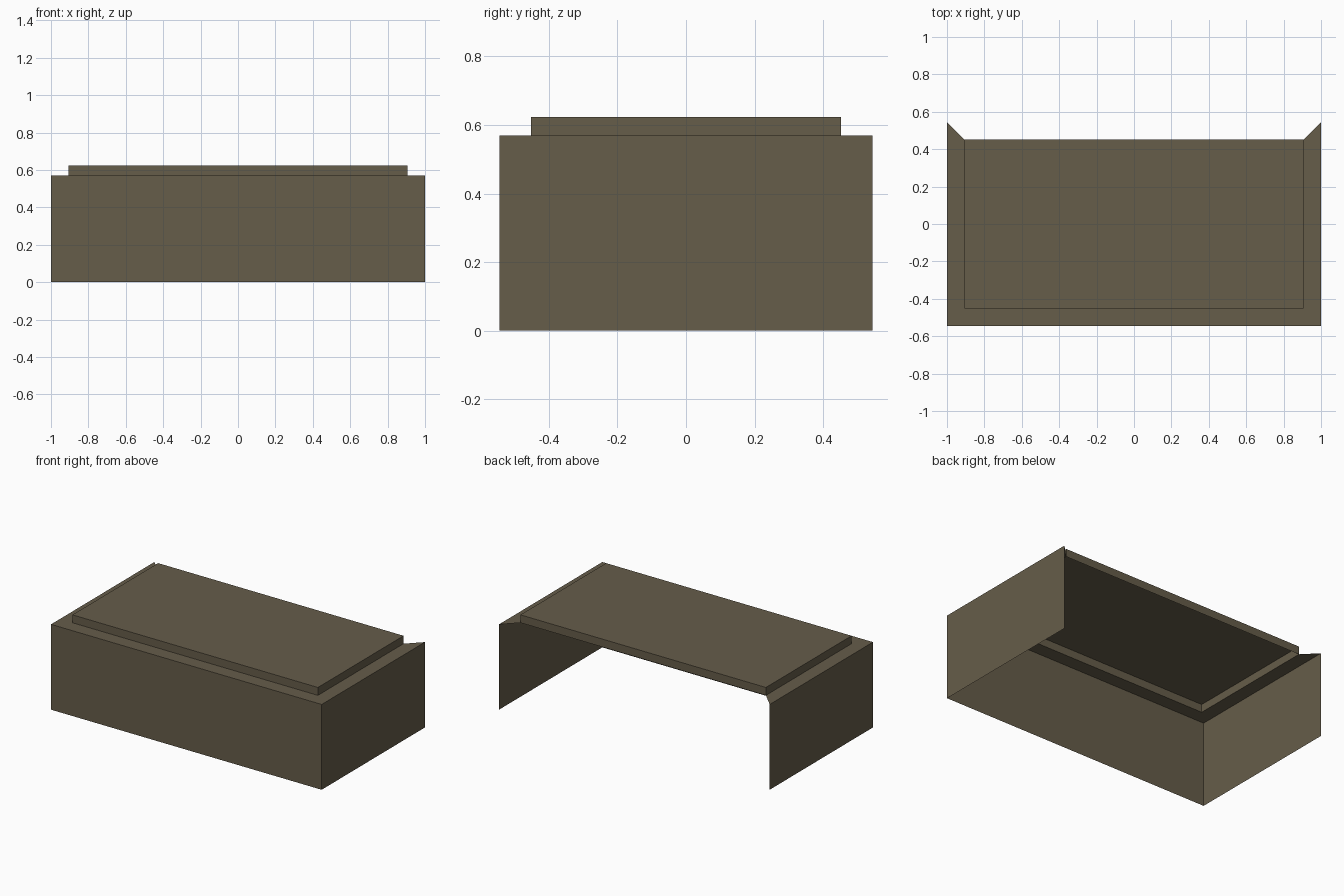
import bpy
import bmesh
from mathutils import Matrix, Vector

WIDTH, DEPTH, WALL_HEIGHT = 2.0, 1.09, 0.57
RIM, RISE = 0.093, 0.053

cube = bpy.data.objects.get("Cube")
if cube:
    bpy.data.objects.remove(cube, do_unlink=True)

# Single drab brown finish
brown = bpy.data.materials.new("drab_brown")
brown.use_nodes = True
colour = (0.133, 0.109, 0.068, 1.0)
brown.diffuse_color = colour
brown.node_tree.nodes["Principled BSDF"].inputs["Base Color"].default_value = colour

# Outer walls: a box standing on the ground
bm = bmesh.new()
bmesh.ops.create_cube(
    bm, size=1.0,
    matrix=Matrix.Translation((0, 0, WALL_HEIGHT / 2))
    @ Matrix.Diagonal((WIDTH, DEPTH, WALL_HEIGHT, 1.0)))

# Flat mitred rim around the top
top = max(bm.faces, key=lambda f: f.calc_center_median().z)
bmesh.ops.inset_region(bm, faces=[top], thickness=RIM, use_even_offset=True)

# Raised panel
panel = bmesh.ops.extrude_discrete_faces(bm, faces=[top])["faces"][0]
bmesh.ops.translate(bm, verts=panel.verts, vec=Vector((0, 0, RISE)))

# Open underside and open back, including the back strip of the rim
back_limit = DEPTH / 2 - RIM * 0.75
openings = [f for f in bm.faces
            if f.calc_center_median().z < 0.01
            or f.calc_center_median().y > back_limit]
bmesh.ops.delete(bm, geom=openings, context='FACES')

mesh = bpy.data.meshes.new("open_cover")
bm.to_mesh(mesh)
bm.free()
mesh.materials.append(brown)
cover = bpy.data.objects.new("open_cover", mesh)
bpy.context.collection.objects.link(cover)
